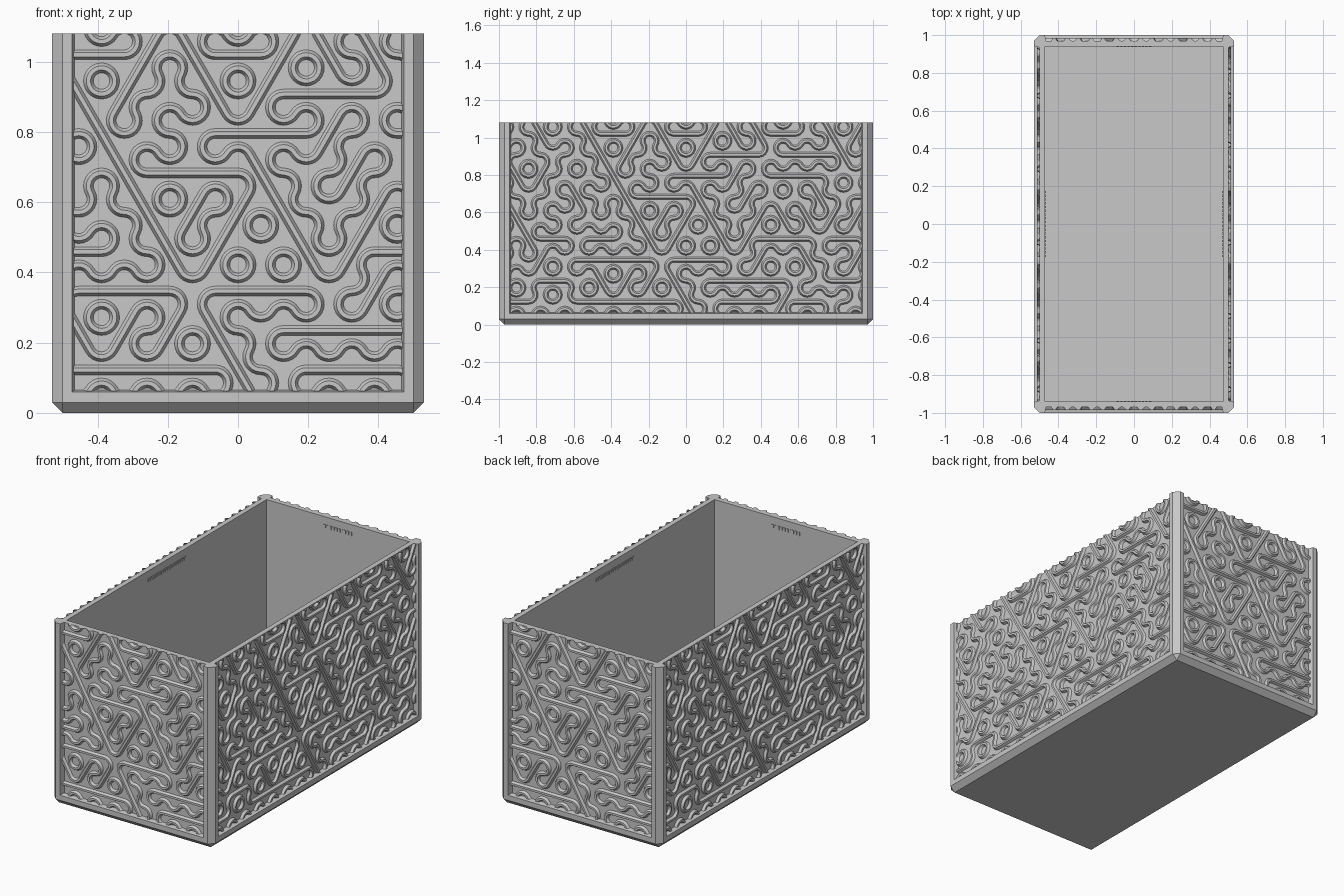
import bpy, bmesh, math, random
from mathutils import Matrix, Vector

if "Cube" in bpy.data.objects:
    bpy.data.objects.remove(bpy.data.objects["Cube"])

HX, HY, H = 0.53, 1.0, 1.08        # half width, half length, height
CHAMFER, DEPTH, WALL, FLOOR = 0.03, 0.03, 0.06, 0.06
S = 0.0748                         # hexagon edge of the maze pattern
W = S * math.sqrt(3)
ROW0 = 0.1225

grey = bpy.data.materials.new("light_grey")
grey.use_nodes = True
grey.diffuse_color = (0.58, 0.58, 0.58, 1)
grey.node_tree.nodes["Principled BSDF"].inputs["Base Color"].default_value = grey.diffuse_color


def make(name, bm):
    bmesh.ops.recalc_face_normals(bm, faces=bm.faces)
    mesh = bpy.data.meshes.new(name)
    bm.to_mesh(mesh)
    bm.free()
    mesh.materials.append(grey)
    ob = bpy.data.objects.new(name, mesh)
    bpy.context.scene.collection.objects.link(ob)
    return ob


def box(bm, lo, hi):
    verts = bmesh.ops.create_cube(bm, size=1)["verts"]
    for v in verts:
        v.co = Vector([l if c < 0 else h for c, l, h in zip(v.co, lo, hi)])
    return verts


def activate(ob):
    bpy.ops.object.select_all(action="DESELECT")
    ob.select_set(True)
    bpy.context.view_layer.objects.active = ob


def cut(target, cutter):
    cutter.hide_render = True
    mod = target.modifiers.new("cut", "BOOLEAN")
    mod.operation, mod.solver, mod.object = "DIFFERENCE", "EXACT", cutter
    activate(target)
    bpy.ops.object.modifier_apply(modifier=mod.name)
    bpy.data.objects.remove(cutter)


# Four walls: name, quarter turns, distance from the centre, half width
WALLS = [("front", 0, HY, HX), ("left", 1, HX, HY),
         ("back", 2, HY, HX), ("right", 3, HX, HY)]


def turn(quarter):
    return Matrix.Rotation(quarter * math.pi / 2, 4, "Z")


# Box body with chamfered bottom and corner edges
bm = bmesh.new()
box(bm, (-HX, -HY, 0), (HX, HY, H))
edges = [e for e in bm.edges if min(v.co.z for v in e.verts) < 0.01]
bmesh.ops.bevel(bm, geom=edges, offset=CHAMFER, segments=1, affect="EDGES")
body = make("box_body", bm)

# Inner cavity
bm = bmesh.new()
box(bm, (WALL - HX, WALL - HY, FLOOR), (HX - WALL, HY - WALL, H + 0.2))
cut(body, make("cavity_cutter", bm))

# Recessed panels with a sloping frame
for name, q, dist, half in WALLS:
    bm = bmesh.new()
    for v in box(bm, (-1, -1, 0), (1, 1, 1)):
        inner = v.co.y > 0
        slope = 0.015 if inner else -0.015
        u = half - 0.0575 - slope / 2
        top = v.co.z > 0.5
        v.co = Vector((math.copysign(u, v.co.x),
                       -dist + (DEPTH if inner else -DEPTH),
                       H + 0.1 if top else 0.06 + slope / 3))
    bm.transform(turn(q))
    cut(body, make("panel_cutter", bm))

# Hexagon tiles: H, F, B carry a straight line, A and V carry three bends
TILES = {"H": (0, [90, 270]), "F": (60, [150, 330]), "B": (120, [30, 210]),
         "A": (None, [30, 150, 270]), "V": (None, [90, 210, 330])}
ROWS = ["HVHHAHVH", "HHHBVHH", "BFFBVHHH", "HHVHHVF", "HABFVBFH", "ABFFBVF",
        "VBHHBVFA", "BAVHHFA", "BFABFHHA", "HFBHFBB", "VHHAHVAV"]


def polar(deg, r=1.0):
    a = math.radians(deg)
    return Vector((math.cos(a), math.sin(a))) * r


def sweep(bm, path, panel_y):
    """Trapezoid ridge along a list of (point, side direction)."""
    section = [(-0.014, 0.006), (-0.014, 0), (-0.006, -0.014),
               (0.006, -0.014), (0.014, 0), (0.014, 0.006)]
    rings = []
    for p, side in path:
        pts = [(p + side * o, d) for o, d in section]
        rings.append([bm.verts.new((f.x, panel_y + d, f.y)) for f, d in pts])
    n = len(section)
    for a, b in zip(rings, rings[1:]):
        for i in range(n):
            j = (i + 1) % n
            bm.faces.new((a[i], a[j], b[j], b[i]))


def clip(bm, co, no):
    geom = bm.verts[:] + bm.edges[:] + bm.faces[:]
    res = bmesh.ops.bisect_plane(bm, geom=geom, dist=1e-6, plane_co=co,
                                 plane_no=no, clear_outer=True)
    rim = [e for e in res["geom_cut"] if isinstance(e, bmesh.types.BMEdge)
           and e.is_boundary]
    if rim:
        bmesh.ops.edgeloop_fill(bm, edges=rim)


# Raised maze ridges on every wall
for name, q, dist, half in WALLS:
    rng = random.Random(7)
    bm = bmesh.new()
    limit = half - 0.06
    reach = int(limit / W) + 2
    for r, letters in enumerate(ROWS, start=-1):
        odd = r % 2
        for k in range(-reach, reach + 1):
            i = k + 3 + odd
            kind = letters[i] if 0 <= i < len(letters) else rng.choice("HFBAV")
            c = Vector(((k + odd / 2) * W, ROW0 + r * S * 1.5))
            line, bends = TILES[kind]
            if line is not None:
                side = polar(line + 90)
                sweep(bm, [(c + polar(line, t * W / 2), side) for t in (-1, 1)],
                      DEPTH - dist)
            for b in bends:
                hub = c + polar(b, S)
                arc = [b + 120 + 15 * t for t in range(9)]
                sweep(bm, [(hub + polar(a, S / 2), polar(a)) for a in arc],
                      DEPTH - dist)
    bmesh.ops.remove_doubles(bm, verts=bm.verts, dist=1e-4)
    clip(bm, (limit, 0, 0), (1, 0, 0))
    clip(bm, (-limit, 0, 0), (-1, 0, 0))
    clip(bm, (0, 0, 0.061), (0, 0, -1))
    clip(bm, (0, 0, H), (0, 0, 1))
    bm.transform(turn(q))
    ridges = make(name + "_maze_ridges", bm)
    activate(ridges)
    bpy.ops.object.shade_smooth_by_angle(angle=math.radians(25))

    # Row of small grip teeth inside the rim
    bm = bmesh.new()
    span = 0.18 * half
    count = round(span / 0.01)
    y = WALL - dist
    for t in range(count):
        u = -span + (t + 0.5) * 2 * span / count
        box(bm, (u - 0.006, y - 0.005, 1.015), (u + 0.006, y + 0.004, 1.035))
    bm.transform(turn(q))
    make(name + "_rim_grip", bm)
